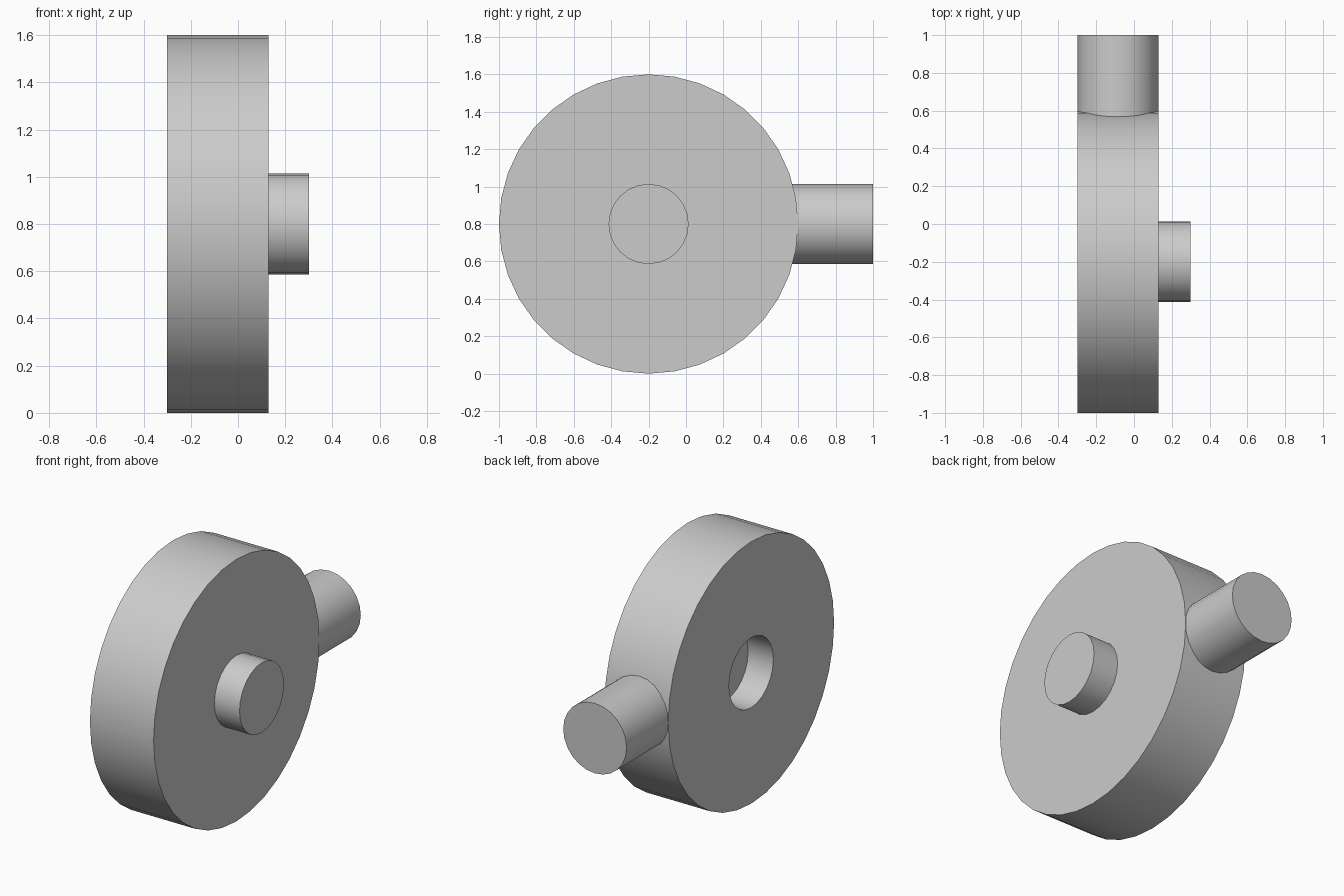
import bpy
import math

cube = bpy.data.objects.get("Cube")
if cube:
    bpy.data.objects.remove(cube, do_unlink=True)

grey = bpy.data.materials.new("light grey")
grey.use_nodes = True
grey.diffuse_color = (0.6, 0.6, 0.6, 1)
grey.node_tree.nodes["Principled BSDF"].inputs["Base Color"].default_value = (0.6, 0.6, 0.6, 1)

RIGHT, LEFT = -0.30, 0.13         # flat faces of the disc
CENTRE_Y, CENTRE_Z = -0.20, 0.80
PIN_RADIUS, PIN_LENGTH = 0.214, 0.17


def cylinder(name, axis, start, end, centre, radius, sides):
    """Capped cylinder along x or y, from start to end; centre is the other two coordinates."""
    middle = (start + end) / 2
    if axis == "x":
        location, rotation = (middle, *centre), (0, math.pi / 2, 0)
    else:
        location, rotation = (centre[0], middle, centre[1]), (math.pi / 2, 0, 0)
    bpy.ops.mesh.primitive_cylinder_add(vertices=sides, radius=radius, depth=end - start,
                                        location=location, rotation=rotation)
    obj = bpy.context.object
    obj.name = name
    obj.data.materials.append(grey)
    return obj


def smooth(obj):
    bpy.ops.object.select_all(action="DESELECT")
    obj.select_set(True)
    bpy.context.view_layer.objects.active = obj
    bpy.ops.object.shade_smooth_by_angle(angle=math.radians(30))


hub = (CENTRE_Y, CENTRE_Z)

# Disc with a blind round socket in its right face
disc = cylinder("disc", "x", RIGHT, LEFT, hub, 0.80, 36)
cutter = cylinder("socket_cutter", "x", RIGHT - 0.1, RIGHT + PIN_LENGTH, hub, PIN_RADIUS, 24)
cutter.hide_render = True
cut = disc.modifiers.new("socket", "BOOLEAN")
cut.operation = "DIFFERENCE"
cut.solver = "EXACT"
cut.object = cutter
bpy.context.view_layer.objects.active = disc
bpy.ops.object.modifier_apply(modifier=cut.name)
bpy.data.objects.remove(cutter, do_unlink=True)

# Pin on the left face, matching the socket
pin = cylinder("pin", "x", LEFT - 0.02, LEFT + PIN_LENGTH, hub, PIN_RADIUS, 24)

# Stub handle standing out of the rim at the back
handle = cylinder("handle", "y", 0.50, 1.0, ((RIGHT + LEFT) / 2, CENTRE_Z), PIN_RADIUS, 24)

for part in (disc, pin, handle):
    smooth(part)
